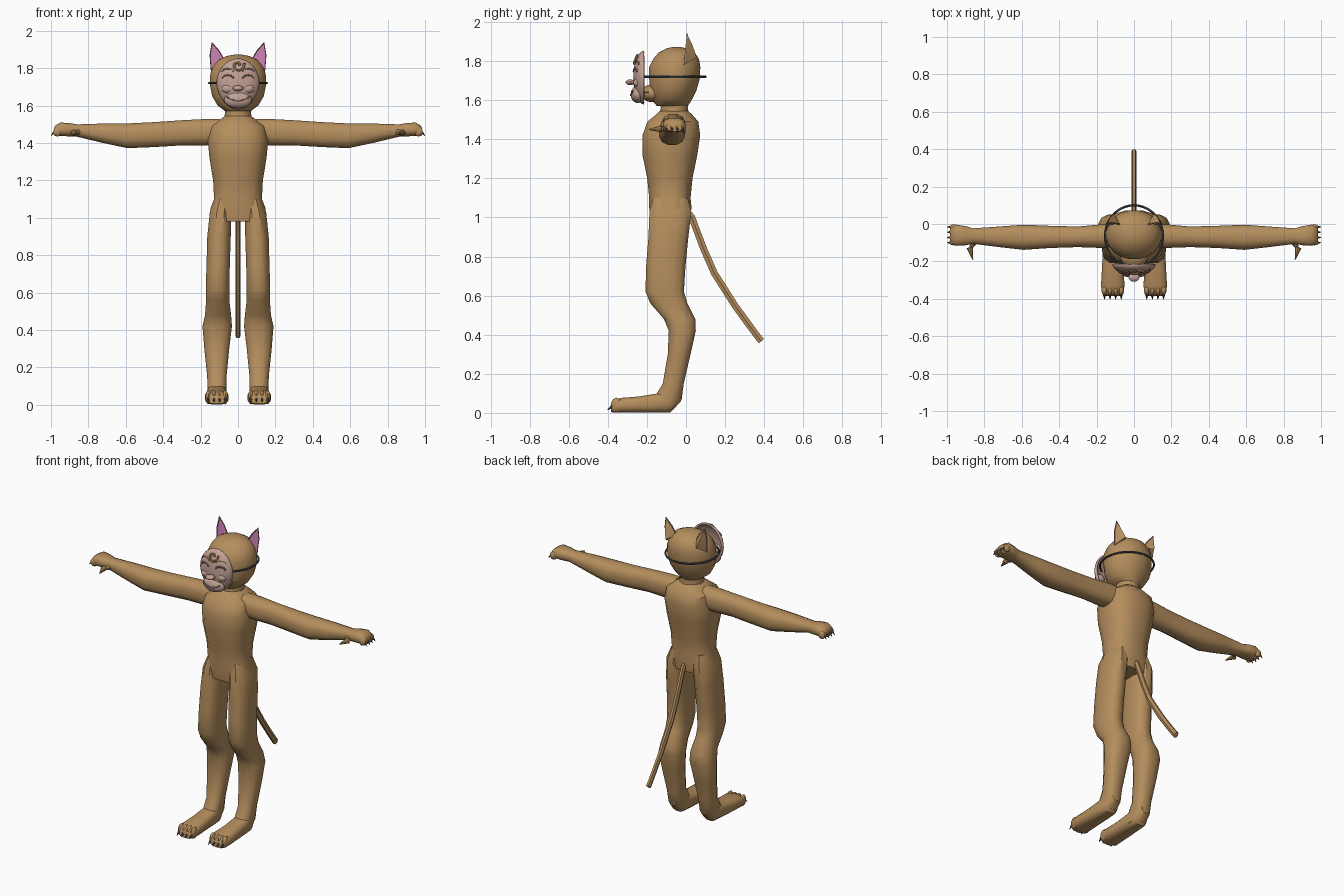
import bpy, bmesh, math
from mathutils import Vector

cube = bpy.data.objects.get("Cube")
if cube:
    bpy.data.objects.remove(cube, do_unlink=True)


def material(name, rgb):
    m = bpy.data.materials.new(name)
    m.use_nodes = True
    m.diffuse_color = (*rgb, 1)
    m.node_tree.nodes["Principled BSDF"].inputs["Base Color"].default_value = (*rgb, 1)
    return m


FUR = material("tan fur", (.46, .27, .11))
PINK = material("ear pink", (.58, .21, .44))
MASK = material("mask skin", (.55, .36, .30))
CREASE = material("mask crease", (.33, .2, .17))
STRAP = material("strap grey", (.06, .07, .08))
CLAW = material("dark claw", (.1, .08, .07))


def finish(obj, angle=40):
    bpy.ops.object.select_all(action='DESELECT')
    obj.select_set(True)
    bpy.context.view_layer.objects.active = obj
    bpy.ops.object.shade_smooth_by_angle(angle=math.radians(angle))
    return obj


def from_bmesh(name, bm, *mats):
    bmesh.ops.recalc_face_normals(bm, faces=bm.faces)
    mesh = bpy.data.meshes.new(name)
    bm.to_mesh(mesh)
    bm.free()
    for m in mats:
        mesh.materials.append(m)
    obj = bpy.data.objects.new(name, mesh)
    bpy.context.collection.objects.link(obj)
    return finish(obj)


def loft(name, mat, axis, rings, side=1, sides=12, power=.8):
    """Skin rounded sections; each is (position, a_min, a_max, b_min, b_max)."""
    bm = bmesh.new()
    others = [i for i in range(3) if i != axis]
    loops = []
    for pos, a0, a1, b0, b1 in rings:
        loop = []
        for k in range(sides):
            t = math.tau * (k + .5) / sides
            c, s = math.cos(t), math.sin(t)
            p = Vector()
            p[axis] = pos
            p[others[0]] = (a0 + a1) / 2 + (a1 - a0) / 2 * math.copysign(abs(c) ** power, c)
            p[others[1]] = (b0 + b1) / 2 + (b1 - b0) / 2 * math.copysign(abs(s) ** power, s)
            p.x *= side
            loop.append(bm.verts.new(p))
        loops.append(loop)
    for lo, hi in zip(loops, loops[1:]):
        for k in range(sides):
            n = (k + 1) % sides
            bm.faces.new((lo[k], lo[n], hi[n], hi[k]))
    bm.faces.new(loops[0])
    bm.faces.new(loops[-1])
    return from_bmesh(name, bm, mat)


def ball(name, mat, centre, radii, segs=20):
    bm = bmesh.new()
    bmesh.ops.create_uvsphere(bm, u_segments=segs, v_segments=segs // 2, radius=1)
    for v in bm.verts:
        v.co = Vector(centre) + Vector(r * c for r, c in zip(radii, v.co))
    return from_bmesh(name, bm, mat)


def spike(name, mat, base, tip, radius, sides=6):
    base, tip = Vector(base), Vector(tip)
    bm = bmesh.new()
    bmesh.ops.create_cone(bm, cap_ends=True, segments=sides, radius1=radius,
                          radius2=radius * .15, depth=(tip - base).length)
    turn = (tip - base).to_track_quat('Z', 'Y')
    for v in bm.verts:
        v.co = turn @ v.co + (base + tip) / 2
    return from_bmesh(name, bm, mat)


def tube(name, mat, points, radius, cyclic=False):
    cu = bpy.data.curves.new(name, 'CURVE')
    cu.dimensions = '3D'
    cu.bevel_depth = radius
    cu.bevel_resolution = 1
    cu.use_fill_caps = True
    sp = cu.splines.new('POLY')
    sp.points.add(len(points) - 1)
    for p, co in zip(sp.points, points):
        p.co = (*co, 1)
    sp.use_cyclic_u = cyclic
    cu.materials.append(mat)
    obj = bpy.data.objects.new(name, cu)
    bpy.context.collection.objects.link(obj)
    bpy.ops.object.select_all(action='DESELECT')
    obj.select_set(True)
    bpy.context.view_layer.objects.active = obj
    bpy.ops.object.convert(target='MESH')
    return finish(bpy.context.object, 50)


# Body and neck
loft("torso", FUR, 2, [
    (.98, -.15, .15, -.18, .02), (1.05, -.15, .15, -.19, .03), (1.1, -.13, .13, -.19, .025),
    (1.2, -.135, .135, -.2, .035), (1.32, -.155, .155, -.225, .06), (1.42, -.165, .165, -.225, .075),
    (1.49, -.15, .15, -.2, .065), (1.53, -.09, .09, -.15, .03), (1.545, -.07, .07, -.135, .01)], sides=16)
loft("neck", FUR, 2, [(1.52, -.08, .08, -.14, .02), (1.56, -.07, .07, -.13, .01),
                      (1.62, -.08, .08, -.14, .02)], sides=16, power=1)

# Head with muzzle
loft("head", FUR, 2, [
    (1.57, -.07, .07, -.15, .01), (1.6, -.11, .11, -.175, .03), (1.65, -.14, .14, -.185, .055),
    (1.71, -.152, .152, -.19, .072), (1.77, -.15, .15, -.19, .075), (1.81, -.135, .135, -.17, .068),
    (1.845, -.105, .105, -.14, .045), (1.865, -.06, .06, -.1, .01), (1.872, -.02, .02, -.07, -.03)],
    sides=20, power=1)
ball("muzzle", FUR, (0, -.17, 1.635), (.075, .065, .045))
tube("mouth_line", CLAW, [(x / 100, -.17 - .062 * math.sqrt(1 - (x / 7.5) ** 2), 1.64)
                          for x in range(-7, 8)], .004)

# Tail
tail = tube("tail", FUR, [(0, -.02, 1.06), (0, .03, 1.0), (0, .09, .84), (0, .145, .715),
                          (0, .25, .55), (0, .33, .44), (0, .375, .38), (0, .386, .367)], .02)
tail.scale.x = .7

for side, word in ((1, "left"), (-1, "right")):
    # Legs and feet
    loft(word + "_leg", FUR, 2, [
        (1.1, .04, .125, -.17, .01), (1.03, .035, .152, -.19, .03), (.9, .037, .166, -.195, .015),
        (.75, .042, .17, -.207, .0), (.62, .045, .174, -.21, -.008), (.56, .045, .172, -.185, .01),
        (.48, .035, .178, -.115, .05), (.42, .03, .192, -.09, .052), (.3, .045, .182, -.095, .025),
        (.15, .06, .166, -.12, -.01), (.07, .06, .165, -.17, -.02), (.02, .065, .16, -.2, -.06)], side)
    loft(word + "_foot", FUR, 1, [
        (-.025, .085, .14, .06, .11), (-.08, .063, .163, .0, .12), (-.15, .058, .168, .0, .1),
        (-.24, .055, .173, .0, .085), (-.33, .049, .178, .0, .078), (-.37, .055, .172, .0, .065),
        (-.385, .07, .155, .005, .045)], side, power=.7)
    for i in range(4):
        x = side * (.068 + i * .03)
        ball(f"{word}_toe_{i + 1}", FUR, (x, -.355, .04), (.016, .03, .038), 10)
        spike(f"{word}_toe_claw_{i + 1}", CLAW, (x, -.365, .042), (x, -.402, .015), .012)

    # Arms, hands and fingers
    loft(word + "_arm", FUR, 0, [
        (.1, -.13, .0, 1.39, 1.53), (.17, -.13, .0, 1.385, 1.53), (.3, -.125, -.012, 1.385, 1.523),
        (.45, -.13, -.008, 1.376, 1.513), (.59, -.14, -.002, 1.37, 1.506),
        (.72, -.125, -.012, 1.398, 1.505), (.86, -.107, -.022, 1.432, 1.5),
        (.9, -.115, -.01, 1.434, 1.507), (.95, -.118, -.002, 1.436, 1.51),
        (.975, -.11, -.01, 1.437, 1.495), (.985, -.1, -.02, 1.44, 1.48)], side)
    for i in range(4):
        y = -.1 + i * .028
        ball(f"{word}_finger_{i + 1}", FUR, (side * .965, y, 1.46), (.025, .015, .026), 10)
        spike(f"{word}_finger_claw_{i + 1}", CLAW, (side * .98, y, 1.46), (side, y, 1.438), .008)
    spike(word + "_thumb", FUR, (side * .845, -.075, 1.46), (side * .88, -.14, 1.452), .026, 8)
    spike(word + "_thumb_tip", FUR, (side * .878, -.125, 1.453), (side * .862, -.19, 1.45), .018, 8)

    # Ears: outlined front with an inset pink panel, pulled back to a bulge
    bm = bmesh.new()
    outline = [(.065, 1.835), (.145, 1.78), (.152, 1.87), (.14, 1.94), (.1, 1.895)]
    front = [bm.verts.new((side * x, -.012 + (z - 1.78) * .1, z)) for x, z in outline]
    back = bm.verts.new((side * .11, .055, 1.82))
    rear = bm.verts.new((side * .13, .03, 1.89))
    panel = bm.faces.new(front)
    a, b, c, d, e = front
    for tri in ((a, b, back), (b, c, back), (c, rear, back), (c, d, rear),
                (d, e, rear), (e, back, rear), (e, a, back)):
        bm.faces.new(tri)
    bmesh.ops.inset_individual(bm, faces=[panel], thickness=.008)
    panel.material_index = 1
    for v in panel.verts:
        v.co.y += .006
    from_bmesh(word + "_ear", bm, FUR, PINK)

# Mask: front half of a flattened shell, narrowed toward the chin
CENTRE, SIZE = Vector((0, -.215, 1.715)), Vector((.116, .055, .137))


def on_mask(x, z, lift=0):
    u, w = x / SIZE.x, (z - CENTRE.z) / SIZE.z
    return (x, CENTRE.y - SIZE.y * math.sqrt(max(0, 1 - u * u - w * w)) - lift, z)


bm = bmesh.new()
bmesh.ops.create_uvsphere(bm, u_segments=28, v_segments=16, radius=1)
bmesh.ops.delete(bm, geom=[v for v in bm.verts if v.co.y > .01], context='VERTS')
for v in bm.verts:
    v.co = CENTRE + v.co * SIZE
    v.co.x *= 1 + min(0, v.co.z - CENTRE.z) * .8
shell = from_bmesh("mask_shell", bm, MASK)
mod = shell.modifiers.new("thickness", 'SOLIDIFY')
mod.thickness = .012
mod.offset = -1

ball("mask_muzzle", MASK, (0, -.247, 1.63), (.075, .036, .045))
ball("mask_nose", MASK, (0, -.285, 1.692), (.03, .024, .015), 14)
tube("mask_smile", CREASE, [(x / 100, -.249 - .034 * math.sqrt(1 - (x / 8) ** 2),
                             1.625 + .0006 * x * x) for x in range(-6, 7)], .004)
for side, word in ((1, "left"), (-1, "right")):
    ball(word + "_mask_cheek", MASK, (side * .055, -.247, 1.69), (.033, .022, .026), 14)
    for part, height, bow, mat in (("eye", 1.745, .018, CREASE), ("brow", 1.782, .016, MASK)):
        arc = [(side * (.055 + .03 * math.cos(t)), height + bow * math.sin(t))
               for t in (math.pi * k / 8 for k in range(9))]
        tube(f"{word}_mask_{part}", mat, [on_mask(x, z, .001) for x, z in arc], .005)

# Forehead curl
curl = [(.008 + .0022 * k, .55 * k) for k in range(13)]
tube("forehead_curl", FUR, [on_mask(r * math.cos(t), 1.815 + r * math.sin(t), .004)
                            for r, t in curl], .007)

# Strap around the head
tube("mask_strap", STRAP, [(.155 * math.cos(t), -.065 + .165 * math.sin(t), 1.72)
                           for t in (math.tau * k / 40 for k in range(-7, 28))], .006)
